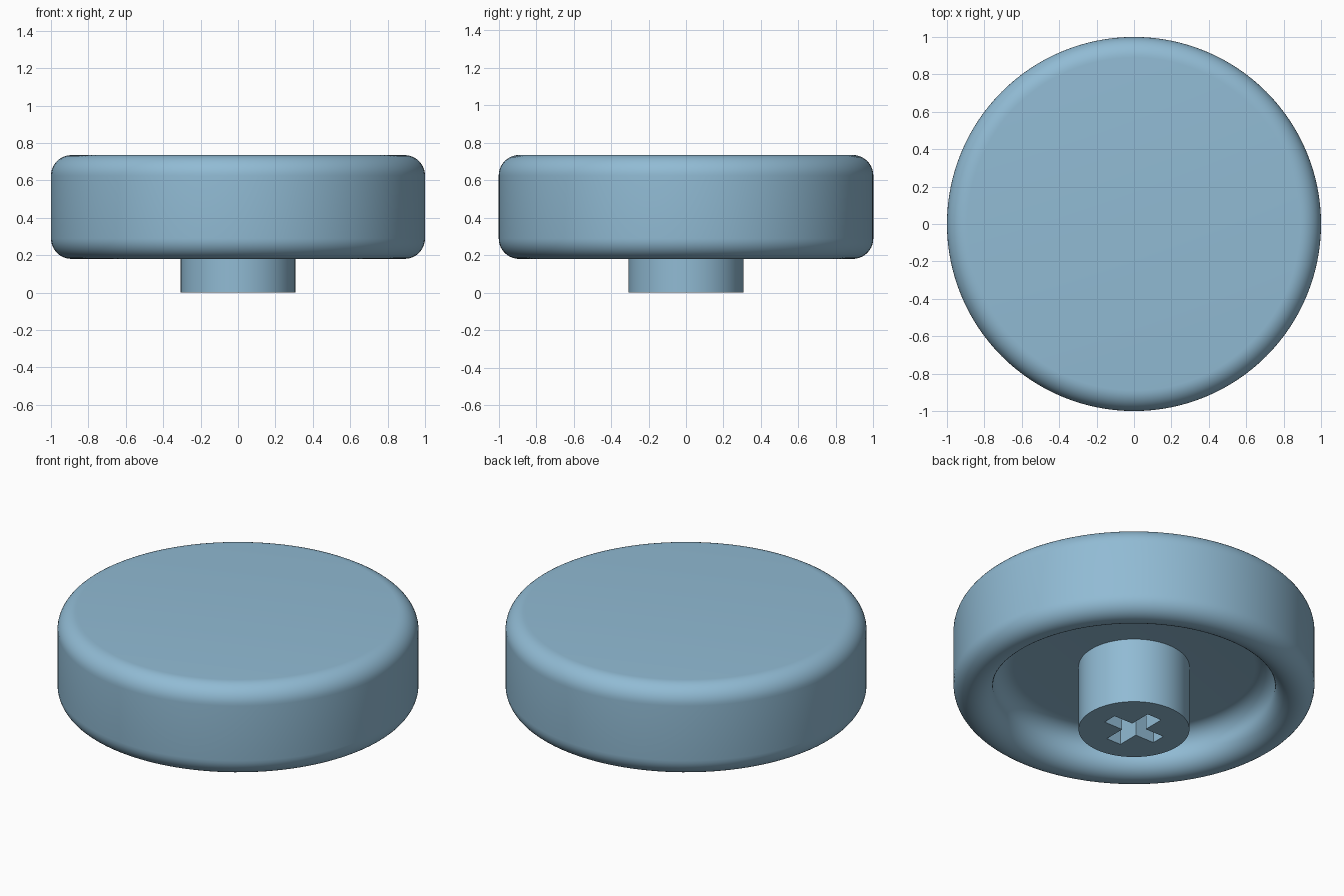
import bpy, bmesh, math
from mathutils import Matrix

if "Cube" in bpy.data.objects:
    bpy.data.objects.remove(bpy.data.objects["Cube"])

SEGMENTS = 128
R = 0.11            # fillet radius used all over the cap

blue = bpy.data.materials.new("soft blue")
blue.diffuse_color = (0.283, 0.497, 0.658, 1)
blue.use_nodes = True
blue.node_tree.nodes["Principled BSDF"].inputs["Base Color"].default_value = blue.diffuse_color


def finish(bm, name):
    """Turn a bmesh into a smooth shaded object with sharp corners kept."""
    bmesh.ops.recalc_face_normals(bm, faces=bm.faces)
    mesh = bpy.data.meshes.new(name)
    bm.to_mesh(mesh)
    bm.free()
    mesh.materials.append(blue)
    obj = bpy.data.objects.new(name, mesh)
    bpy.context.collection.objects.link(obj)
    bpy.ops.object.select_all(action='DESELECT')
    obj.select_set(True)
    bpy.context.view_layer.objects.active = obj
    bpy.ops.object.shade_smooth_by_angle(angle=math.radians(35))
    return obj


def arc(cx, cz, start, end, steps=10):
    """Points of a fillet in the radius/height plane."""
    angles = [math.radians(start + (end - start) * i / steps) for i in range(steps + 1)]
    return [(cx + R * math.cos(a), cz + R * math.sin(a)) for a in angles]


# Cap: rounded top edge, fully rounded rim, filleted recess underneath
top, bottom, ceiling = 0.735, 0.18, 0.40
profile = arc(1 - R, top - R, 90, 0)
profile += arc(1 - R, bottom + R, 0, -180, 20)
profile += arc(1 - 3 * R, ceiling - R, 0, 90)

bm = bmesh.new()
rings = []
for r, z in profile:
    rings.append([bm.verts.new((r * math.cos(2 * math.pi * i / SEGMENTS),
                                r * math.sin(2 * math.pi * i / SEGMENTS), z))
                  for i in range(SEGMENTS)])
for a, b in zip(rings, rings[1:]):
    for i in range(SEGMENTS):
        j = (i + 1) % SEGMENTS
        bm.faces.new((a[i], a[j], b[j], b[i]))
bm.faces.new(rings[0])
bm.faces.new(rings[-1])
bmesh.ops.remove_doubles(bm, verts=bm.verts, dist=1e-5)
finish(bm, "cap")

# Stem: cylinder with a cross shaped socket running up to the cap
stem_r, arm, wx, wy = 0.307, 0.176, 0.043, 0.049   # wx: half width of the x arm
quarter = [(arm, wx), (wy, wx), (wy, arm)]
cross = (quarter + [(-x, y) for x, y in reversed(quarter)]
         + [(-x, -y) for x, y in quarter] + [(x, -y) for x, y in reversed(quarter)])
circle = [(stem_r * math.cos(2 * math.pi * i / SEGMENTS),
           stem_r * math.sin(2 * math.pi * i / SEGMENTS)) for i in range(SEGMENTS)]

bm = bmesh.new()
for loop in (circle, cross):
    verts = [bm.verts.new((x, y, 0)) for x, y in loop]
    for a, b in zip(verts, verts[1:] + verts[:1]):
        bm.edges.new((a, b))
bmesh.ops.triangle_fill(bm, edges=bm.edges[:], use_beauty=True, normal=(0, 0, -1))
ext = bmesh.ops.extrude_face_region(bm, geom=bm.faces[:], use_keep_orig=True)
raised = [g for g in ext["geom"] if isinstance(g, bmesh.types.BMVert)]
bmesh.ops.translate(bm, verts=raised, vec=(0, 0, ceiling + 0.01))
finish(bm, "stem")
